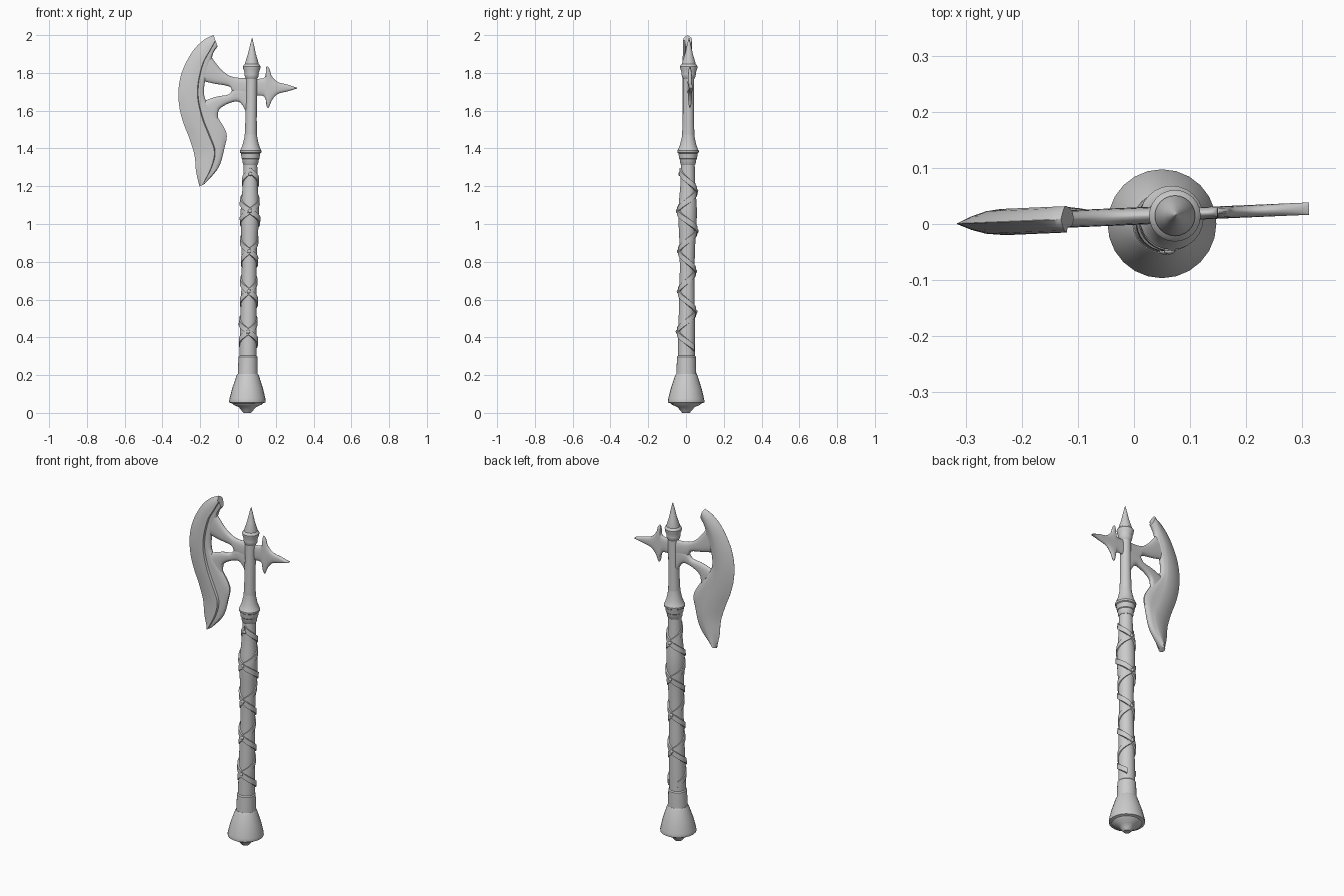
import bpy, bmesh, math
from mathutils import Vector

if "Cube" in bpy.data.objects:
    bpy.data.objects.remove(bpy.data.objects["Cube"])


def axis(z):
    """Centre of the slightly leaning shaft at height z."""
    return Vector((0.049 + 0.013 * z, 0.008 * z, z))


def finish(name, bm, angle=32):
    bmesh.ops.recalc_face_normals(bm, faces=bm.faces)
    me = bpy.data.meshes.new(name)
    bm.to_mesh(me)
    bm.free()
    ob = bpy.data.objects.new(name, me)
    bpy.context.collection.objects.link(ob)
    bpy.ops.object.select_all(action='DESELECT')
    ob.select_set(True)
    bpy.context.view_layer.objects.active = ob
    bpy.ops.object.shade_smooth_by_angle(angle=math.radians(angle))
    return ob


def skin(name, rings, angle=32):
    """Join closed rings of points into a capped tube."""
    bm = bmesh.new()
    vs = [[bm.verts.new(p) for p in r] for r in rings]
    n = len(vs[0])
    for a, b in zip(vs, vs[1:]):
        for i in range(n):
            j = (i + 1) % n
            bm.faces.new((a[i], a[j], b[j], b[i]))
    bm.faces.new(vs[0])
    bm.faces.new(vs[-1])
    return finish(name, bm, angle)


def lathe(name, profile, seg=24):
    rings = []
    for z, r in profile:
        c = axis(z)
        rings.append([c + Vector((r * math.cos(t), r * math.sin(t), 0))
                      for t in (2 * math.pi * i / seg for i in range(seg))])
    return skin(name, rings)


def spline(pts, t):
    """Catmull-Rom point at index-parameter t."""
    i = min(int(t), len(pts) - 2)
    f = t - i
    p = [Vector(pts[max(0, min(len(pts) - 1, i + k))]) for k in (-1, 0, 1, 2)]
    return 0.5 * (2 * p[1] + (p[2] - p[0]) * f
                  + (2 * p[0] - 5 * p[1] + 4 * p[2] - p[3]) * f * f
                  + (3 * p[1] - p[0] - 3 * p[2] + p[3]) * f ** 3)


def plate(name, rails, section, steps=6):
    """Loft a thin section (u across rails, front depth, back depth) along rails."""
    rings = []
    n = (len(rails[0]) - 1) * steps
    for k in range(n + 1):
        row = [spline(r, k / steps) for r in rails]

        def at(u, h):
            i = min(int(u), len(row) - 2)
            p = row[i].lerp(row[i + 1], u - i)
            return Vector((p.x, 0.014 + 0.043 * p.x + h, p.y))
        rings.append([at(u, -f) for u, f, b in section]
                     + [at(u, b) for u, f, b in reversed(section)])
    return skin(name, rings, 40)


def rounded(h, n=10):
    out = []
    for i in range(n + 1):
        c = -math.cos(math.pi * i / n)
        d = max(h * (1 - abs(c) ** 3) ** 0.5, 0.001)
        out.append(((c + 1) / 2, d, d))
    return out


# Turned shaft parts
lathe("pommel", [(0, .02), (.012, .03), (.03, .045), (.044, .076), (.05, .08),
                 (.055, .096), (.062, .097), (.075, .095), (.125, .083),
                 (.198, .059), (.207, .054)])
lathe("lower_ferrule", [(.2, .053), (.297, .05), (.305, .043)])

GRIP = [(.28, .045), (.43, .044), (.6, .041), (.75, .039), (.9, .042),
        (1.06, .049), (1.2, .040), (1.33, .035)]
grip = [spline(GRIP, i / 6) for i in range(6 * (len(GRIP) - 1) + 1)]
lathe("grip", grip)

lathe("neck_collar", [(1.312, .037), (1.316, .04), (1.343, .044), (1.346, .047),
                      (1.374, .051), (1.378, .056), (1.388, .057), (1.394, .053),
                      (1.42, .043), (1.46, .034), (1.5, .030)])
lathe("upper_shaft", [(1.46, .033), (1.55, .030), (1.79, .029)])
lathe("top_collar", [(1.768, .029), (1.78, .036), (1.795, .038), (1.8, .037),
                     (1.822, .045), (1.835, .046), (1.843, .041), (1.85, .033)])
lathe("top_spike", [(1.84, .036), (1.852, .036), (1.9, .021), (1.95, .010), (1.985, .001)])


def grip_radius(z):
    for a, b in zip(grip, grip[1:]):
        if z <= b.x:
            return a.y + (b.y - a.y) * (z - a.x) / (b.x - a.x)
    return grip[-1].y


# Crossing leather straps
PITCH = 0.213
def strap(name, turn, lift):
    rings = []
    for i in range(141):
        z = .345 + .935 * i / 140
        a = -math.pi / 2 + turn * 2 * math.pi * (z - .43) / PITCH
        ring = []
        for dz, dr in ((-.019, -.006), (-.016, lift), (.016, lift), (.019, -.006)):
            r = grip_radius(z + dz) + dr
            ring.append(axis(z + dz) + Vector((r * math.cos(a), r * math.sin(a), 0)))
        rings.append(ring)
    skin(name, rings)


strap("strap_right_hand", 1, .005)
strap("strap_left_hand", -1, .008)

# Rivets where the straps cross, front and back
for side, start, count in ((-1, .43, 5), (1, .43 + PITCH / 2, 4)):
    for i in range(count):
        z = start + i * PITCH
        z = min(z, 1.265)
        bm = bmesh.new()
        bmesh.ops.create_uvsphere(bm, u_segments=12, v_segments=8, radius=.010)
        bmesh.ops.scale(bm, vec=(1, .6, 1), verts=bm.verts)
        bmesh.ops.translate(bm, verts=bm.verts, vec=axis(z) + Vector(
            (0, side * (grip_radius(z) + .008), 0)))
        finish("rivet", bm)

# Crescent blade: cutting edge, ridge line, inner edge
edge = [(-.13, 2.0), (-.183, 1.973), (-.241, 1.913), (-.294, 1.812), (-.315, 1.712),
        (-.31, 1.616), (-.288, 1.532), (-.257, 1.452), (-.23, 1.362), (-.222, 1.278),
        (-.204, 1.199)]
ridge = [(-.119, 1.971), (-.151, 1.913), (-.183, 1.854), (-.206, 1.765), (-.212, 1.69),
         (-.204, 1.627), (-.183, 1.548), (-.151, 1.468), (-.122, 1.384), (-.14, 1.3),
         (-.188, 1.207)]
inner = [(-.108, 1.939), (-.13, 1.907), (-.146, 1.849), (-.172, 1.765), (-.18, 1.701),
         (-.167, 1.648), (-.103, 1.558), (-.061, 1.479), (-.071, 1.405), (-.103, 1.299),
         (-.177, 1.212)]
plate("crescent_blade", [edge, ridge, inner],
      [(0, .0005, .0005), (.25, .012, .012), (.5, .020, .020), (.75, .023, .023),
       (.97, .024, .023), (1.03, .014, .022), (1.5, .014, .018), (1.85, .011, .013),
       (2, .004, .004)])

# Two arms joining blade to shaft, leaving the window between them
plate("upper_arm",
      [[(-.145, 1.89), (-.1, 1.83), (-.056, 1.791), (-.008, 1.775), (.07, 1.772)],
       [(-.19, 1.758), (-.125, 1.743), (-.045, 1.727), (-.02, 1.69), (.07, 1.66)]],
      rounded(.015))
plate("lower_arm",
      [[(-.185, 1.65), (-.11, 1.675), (-.05, 1.686), (-.015, 1.725), (.07, 1.75)],
       [(-.105, 1.55), (-.1, 1.605), (-.04, 1.642), (.015, 1.64), (.06, 1.55)]],
      rounded(.0155))

# Barbed back spike
plate("back_spike",
      [[(.07, 1.77), (.125, 1.77), (.145, 1.786), (.150, 1.833), (.166, 1.823),
        (.178, 1.785), (.21, 1.752), (.262, 1.738), (.312, 1.721)],
       [(.07, 1.675), (.125, 1.68), (.145, 1.664), (.151, 1.625), (.163, 1.617),
        (.18, 1.655), (.21, 1.688), (.262, 1.702), (.312, 1.717)]],
      rounded(.011))
